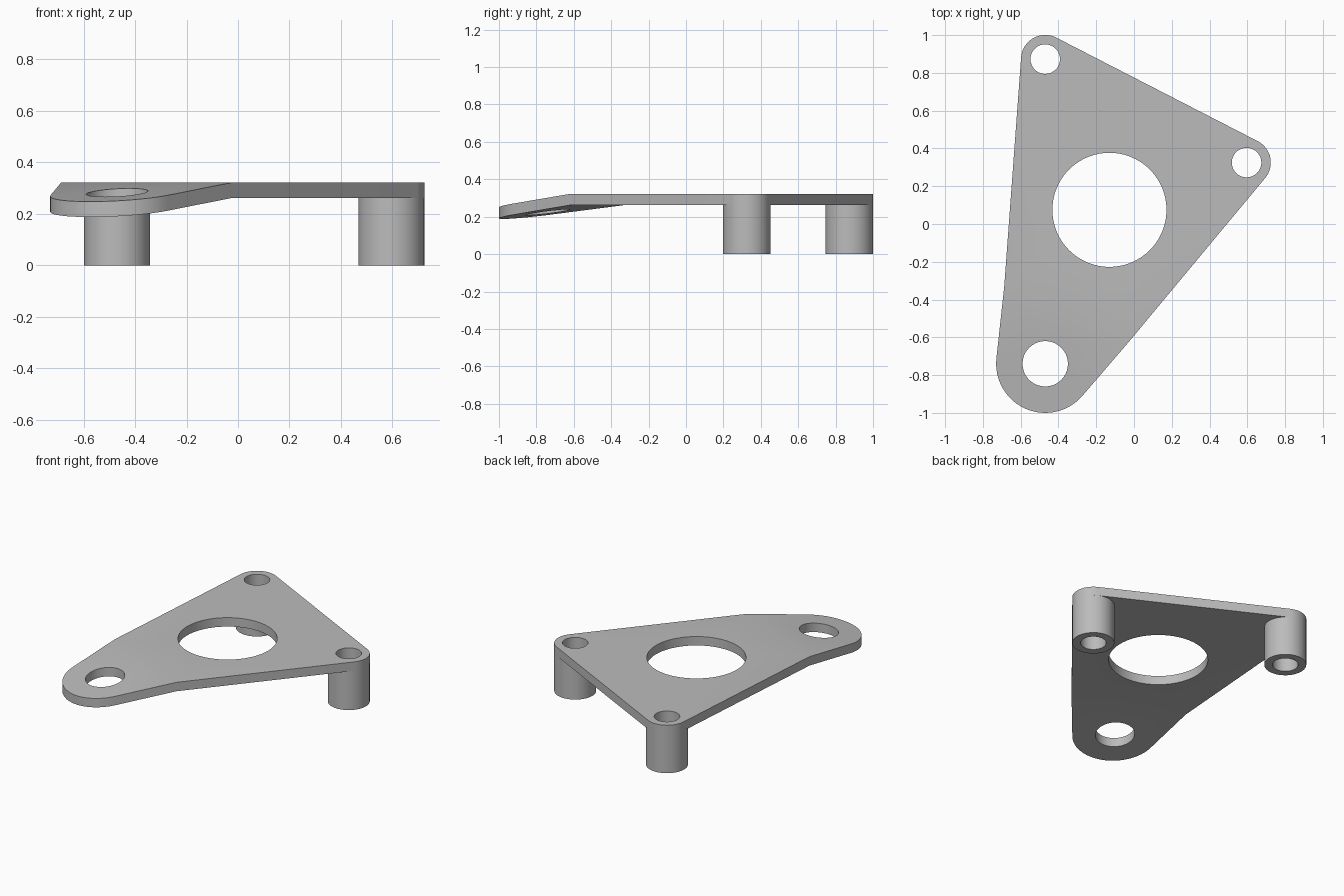
import bpy, bmesh
from math import cos, sin, radians, tau
from mathutils import Vector

if "Cube" in bpy.data.objects:
    bpy.data.objects.remove(bpy.data.objects["Cube"], do_unlink=True)

metal = bpy.data.materials.new("grey_metal")
metal.use_nodes = True
GREY = (0.5, 0.5, 0.5, 1)
metal.diffuse_color = GREY
metal.node_tree.nodes["Principled BSDF"].inputs["Base Color"].default_value = GREY

TOP, THICK = 0.322, 0.06
BACK, SIDE, TAB = (-0.47, 0.873), (0.596, 0.325), (-0.47, -0.74)
BOSS_R, BOLT_R, TAB_R = 0.128, 0.078, 0.26
FOLD_LEFT, FOLD_RIGHT = Vector((-0.687, -0.33, 0)), Vector((-0.024, -0.62, 0))
FOLD_SLOPE = 0.135


def arc(centre, radius, start, end, steps=24):
    """Points along an arc, angles in degrees."""
    angles = [radians(start + (end - start) * i / steps) for i in range(steps + 1)]
    return [(centre[0] + radius * cos(a), centre[1] + radius * sin(a)) for a in angles]


def circle(centre, radius, steps=64):
    return [(centre[0] + radius * cos(tau * i / steps),
             centre[1] + radius * sin(tau * i / steps)) for i in range(steps)]


def filled(loops, z):
    """Flat sheet bounded by the first loop, with the other loops as holes."""
    bm = bmesh.new()
    for loop in loops:
        verts = [bm.verts.new((x, y, z)) for x, y in loop]
        for i, v in enumerate(verts):
            bm.edges.new((verts[i - 1], v))
    bmesh.ops.triangle_fill(bm, edges=bm.edges[:], use_beauty=True, normal=(0, 0, 1))
    return bm


def thicken(bm, depth):
    """Extrude the sheet straight down."""
    result = bmesh.ops.extrude_face_region(bm, geom=bm.faces[:])
    lower = [g for g in result["geom"] if isinstance(g, bmesh.types.BMVert)]
    bmesh.ops.translate(bm, verts=lower, vec=(0, 0, -depth))
    bmesh.ops.recalc_face_normals(bm, faces=bm.faces[:])


def finish(name, bm):
    mesh = bpy.data.meshes.new(name)
    bm.to_mesh(mesh)
    bm.free()
    mesh.materials.append(metal)
    obj = bpy.data.objects.new(name, mesh)
    bpy.context.collection.objects.link(obj)
    bpy.ops.object.select_all(action="DESELECT")
    obj.select_set(True)
    bpy.context.view_layer.objects.active = obj
    bpy.ops.object.shade_smooth_by_angle(angle=radians(30))


# Mounting plate: rounded triangle with a large opening and three bolt holes
outline = (arc(BACK, BOSS_R, 62.7, 176) + [FOLD_LEFT.xy]
           + arc(TAB, TAB_R, 174, 319.5) + [FOLD_RIGHT.xy]
           + arc(SIDE, BOSS_R, -40.5, 62.7))
plate = filled([outline, circle((-0.13, 0.075), 0.302, 96), circle(BACK, BOLT_R),
                circle(SIDE, BOLT_R), circle(TAB, 0.12)], TOP)

# Fold the front tab downwards along a slanted line
along = (FOLD_RIGHT - FOLD_LEFT).normalized()
outward = Vector((along.y, -along.x, 0))
bmesh.ops.bisect_plane(plate, geom=plate.verts[:] + plate.edges[:] + plate.faces[:],
                       dist=0.0005, plane_co=FOLD_LEFT, plane_no=outward)
for v in plate.verts:
    v.co.z -= FOLD_SLOPE * max(0, (v.co - FOLD_LEFT).dot(outward))
thicken(plate, THICK)
finish("mounting_plate", plate)

# Hollow standoffs under the two small corners
for name, centre in (("back_standoff", BACK), ("left_standoff", SIDE)):
    tube = filled([circle(centre, BOSS_R), circle(centre, BOLT_R)], TOP - THICK)
    thicken(tube, TOP - THICK)
    hidden = [f for f in tube.faces if f.normal.z > 0.9]
    bmesh.ops.delete(tube, geom=hidden, context="FACES")
    finish(name, tube)
